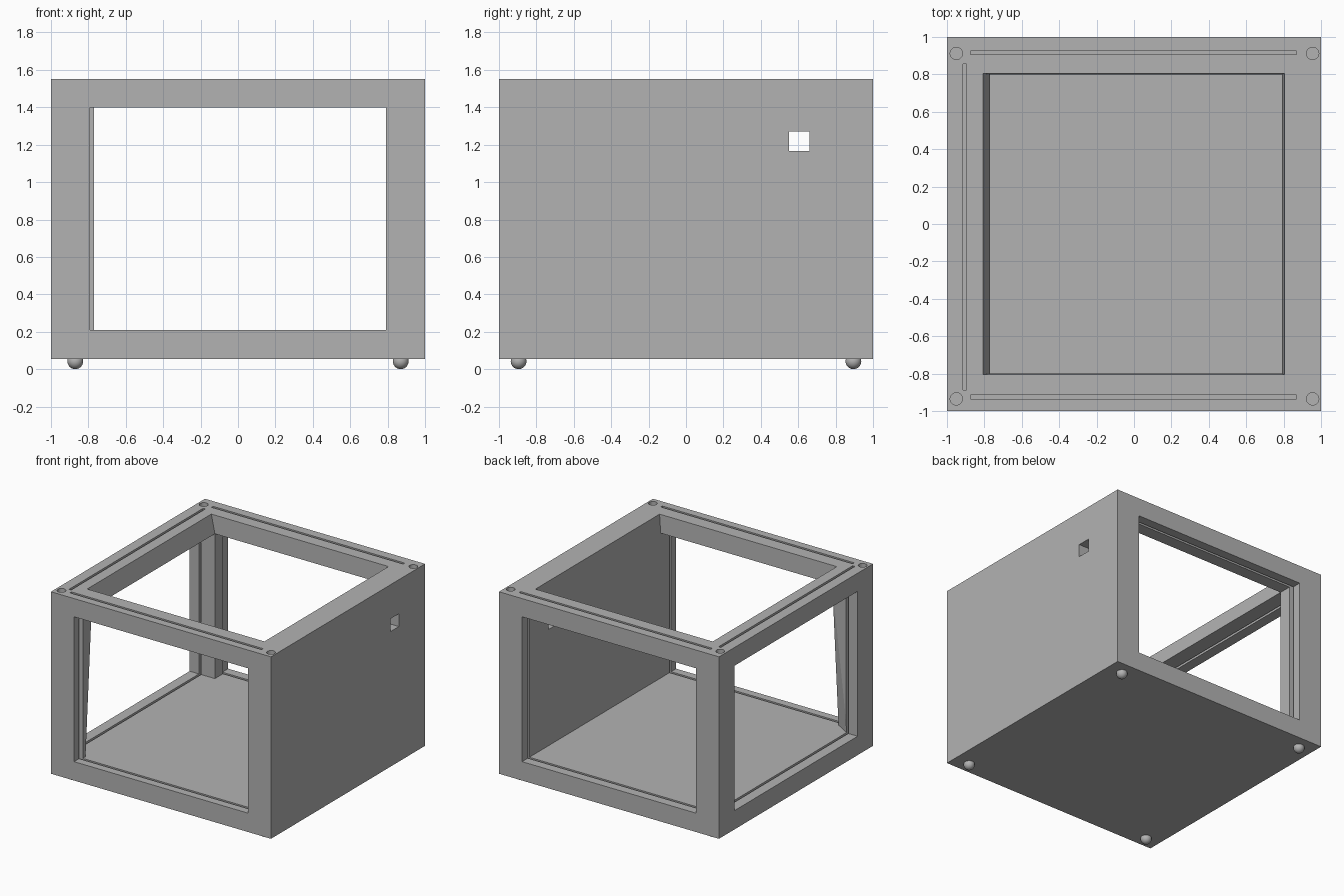
import bpy
import bmesh
from mathutils import Matrix

cube = bpy.data.objects.get("Cube")
if cube:
    bpy.data.objects.remove(cube, do_unlink=True)

grey = bpy.data.materials.new("plain grey")
grey.use_nodes = True
colour = (0.45, 0.45, 0.45, 1)
grey.diffuse_color = colour
grey.node_tree.nodes["Principled BSDF"].inputs["Base Color"].default_value = colour


def add_object(name, bm):
    bmesh.ops.recalc_face_normals(bm, faces=bm.faces)
    mesh = bpy.data.meshes.new(name)
    bm.to_mesh(mesh)
    bm.free()
    mesh.materials.append(grey)
    obj = bpy.data.objects.new(name, mesh)
    bpy.context.collection.objects.link(obj)
    return obj


def loft(name, low, high):
    """Solid between two four-cornered loops."""
    bm = bmesh.new()
    a = [bm.verts.new(p) for p in low]
    b = [bm.verts.new(p) for p in high]
    bm.faces.new(a)
    bm.faces.new(b)
    for i in range(4):
        j = (i + 1) % 4
        bm.faces.new((a[i], a[j], b[j], b[i]))
    bmesh.ops.triangulate(bm, faces=[f for f in bm.faces])
    return add_object(name, bm)


def rect(x0, x1, y0, y1, z):
    return [(x0, y0, z), (x1, y0, z), (x1, y1, z), (x0, y1, z)]


def box(name, x0, x1, y0, y1, z0, z1):
    return loft(name, rect(x0, x1, y0, y1, z0), rect(x0, x1, y0, y1, z1))


BASE, TOP = 0.055, 1.55        # enclosure height
SILL, HEAD = 0.21, 1.40        # window height
POST, WALL, SIDE = -0.77, 0.79, 0.80
LEAN = -0.88                   # foot of the leaning post

body = box("enclosure", -1, 1, -1, 1, BASE, TOP)
cutters = []

# Main cavity, with one leaning corner post
floor = rect(POST, WALL, -SIDE, SIDE, SILL)
floor[0] = (POST, LEAN, SILL)
cutters.append(loft("cavity_cutter", floor, rect(POST, WALL, -SIDE, SIDE, HEAD)))

# Tapered top opening
cutters.append(loft("top_cutter", rect(POST, WALL, -SIDE, SIDE, HEAD),
                    rect(-0.808, 0.805, -0.806, 0.806, TOP + 0.005)))

# Front and back windows: wide outer lip, narrower inner frame
for s, slot_y in ((-1, -0.925), (1, 0.915)):
    y0, y1 = sorted((s * 1.1, slot_y))
    cutters.append(box("window_lip_cutter", -WALL, WALL, y0, y1, SILL, HEAD))
    y0, y1 = sorted((slot_y, s * 0.75))
    cutters.append(box("window_cutter", POST, WALL, y0, y1, SILL, HEAD))
    # Panel slot dropping from the top to below the floor
    cutters.append(box("panel_slot_cutter", -0.874, 0.869,
                       slot_y - 0.01, slot_y + 0.01, 0.17, 1.6))

# Side window, following the leaning post
slot_x = -0.905
cutters.append(box("side_lip_cutter", -1.1, slot_x, -SIDE, SIDE, SILL, HEAD))


def upright(x, y0):
    return [(x, y0, SILL), (x, SIDE, SILL), (x, SIDE, HEAD), (x, -SIDE, HEAD)]


cutters.append(loft("side_window_cutter", upright(slot_x, -SIDE), upright(POST, LEAN)))
cutters.append(box("side_slot_cutter", slot_x - 0.01, slot_x + 0.01,
                   -0.887, 0.855, 0.17, 1.6))

# Square cable port through the solid wall
cutters.append(box("port_cutter", 0.7, 1.1, 0.55, 0.66, 1.165, 1.27))

# Round corner sockets in the top
for x in (-0.95, 0.955):
    for y in (-0.935, 0.912):
        bm = bmesh.new()
        bmesh.ops.create_cone(bm, cap_ends=True, segments=32, radius1=0.033,
                              radius2=0.033, depth=0.1,
                              matrix=Matrix.Translation((x, y, TOP)))
        cutters.append(add_object("socket_cutter", bm))

# Cut everything, then bake the result and drop the cutters
for c in cutters:
    c.hide_render = True
    mod = body.modifiers.new(c.name, "BOOLEAN")
    mod.operation = "DIFFERENCE"
    mod.solver = "EXACT"
    mod.object = c
graph = bpy.context.evaluated_depsgraph_get()
result = bpy.data.meshes.new_from_object(body.evaluated_get(graph))
body.modifiers.clear()
body.data = result
for c in cutters:
    bpy.data.objects.remove(c, do_unlink=True)

# Ball feet
for x in (-0.87, 0.87):
    for y in (-0.895, 0.895):
        bm = bmesh.new()
        bmesh.ops.create_uvsphere(bm, u_segments=24, v_segments=16, radius=0.042,
                                  matrix=Matrix.Translation((x, y, 0.042)))
        for f in bm.faces:
            f.smooth = True
        add_object("foot", bm)
